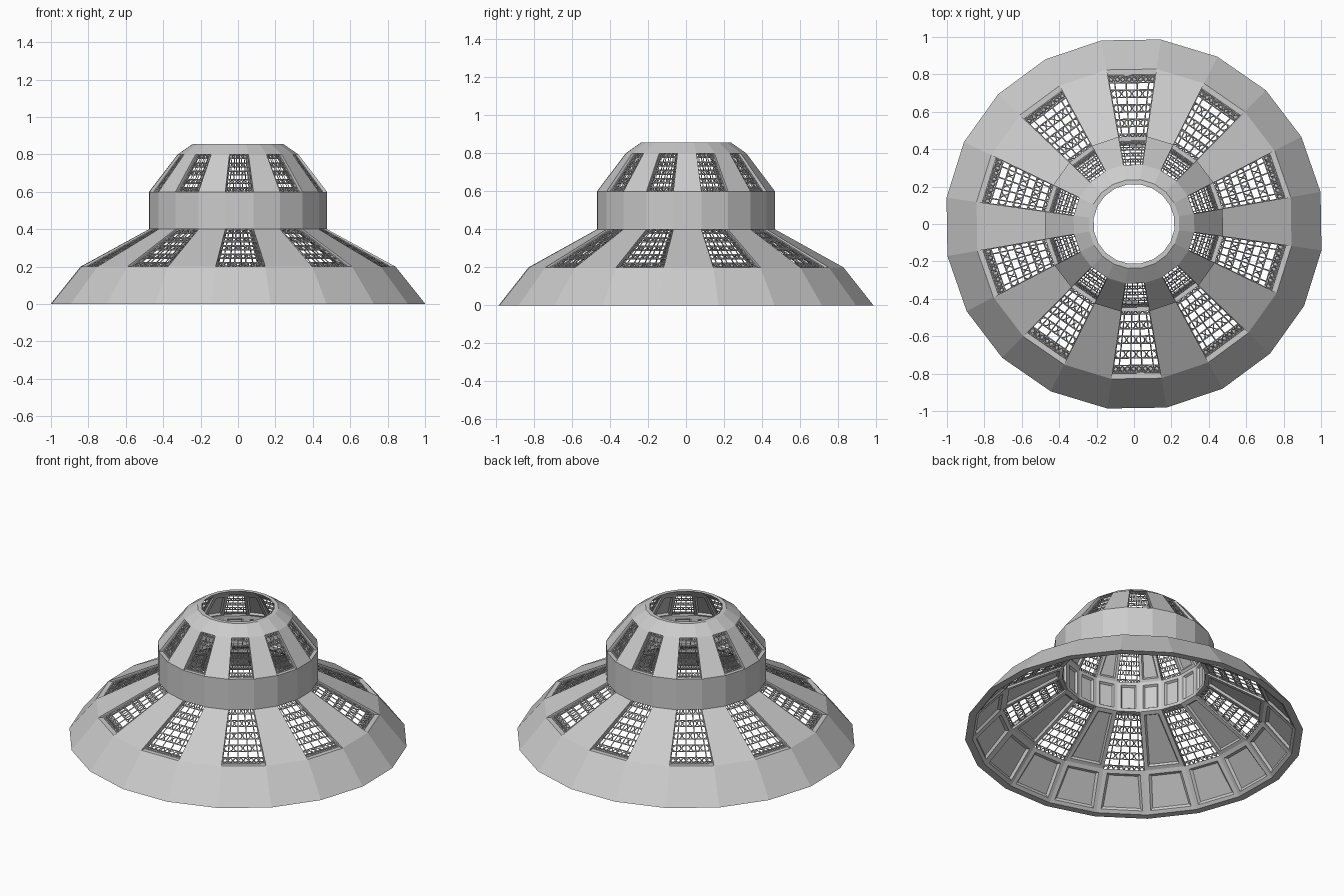
import bpy, bmesh, math
from mathutils import Vector

if "Cube" in bpy.data.objects:
    bpy.data.objects.remove(bpy.data.objects["Cube"])

N = 20
STEP = 2 * math.pi / N
TWIST = math.radians(0.9)
Y_SCALE = 0.984

# profile levels: (outer flat radius, inner flat radius, height)
LEVELS = [(1.0, 0.955, 0.0), (0.84, 0.775, 0.2), (0.475, 0.425, 0.4),
          (0.475, 0.425, 0.6), (0.322, 0.285, 0.8), (0.24, 0.215, 0.857)]
WINDOW_BANDS = (1, 3)


def point(r, i, z):
    a = (i - 0.5) * STEP + TWIST
    r /= math.cos(STEP / 2)
    return Vector((r * math.cos(a), Y_SCALE * r * math.sin(a), z))


def is_window(band, i):
    return band in WINDOW_BANDS and i % 2 == 1


# dome shell with window openings and coffered inside
def dome_shell():
    bm = bmesh.new()
    out = [[bm.verts.new(point(o, i, z)) for i in range(N)] for o, n, z in LEVELS]
    inn = [[bm.verts.new(point(n, i, z)) for i in range(N)] for o, n, z in LEVELS]
    coffers = {}
    last = len(LEVELS) - 1
    for i in range(N):
        j = (i + 1) % N
        bm.faces.new((out[0][j], out[0][i], inn[0][i], inn[0][j]))
        bm.faces.new((out[last][i], out[last][j], inn[last][j], inn[last][i]))
        for b in range(last):
            o, n = out[b:b + 2], inn[b:b + 2]
            if is_window(b, i):
                # sill, head and two jambs
                bm.faces.new((o[0][i], o[0][j], n[0][j], n[0][i]))
                bm.faces.new((o[1][j], o[1][i], n[1][i], n[1][j]))
                bm.faces.new((o[1][i], o[0][i], n[0][i], n[1][i]))
                bm.faces.new((o[0][j], o[1][j], n[1][j], n[0][j]))
                continue
            bm.faces.new((o[0][i], o[0][j], o[1][j], o[1][i]))
            f = bm.faces.new((n[0][j], n[0][i], n[1][i], n[1][j]))
            coffers.setdefault(b, []).append(f)
    bm.normal_update()
    for b, margin, bevel in ((0, 0.035, 0.018), (1, 0.035, 0.012),
                             (2, 0.03, 0.012), (3, 0.025, 0.01)):
        bmesh.ops.inset_individual(bm, faces=coffers[b], thickness=margin)
        bmesh.ops.inset_individual(bm, faces=coffers[b], thickness=bevel, depth=-0.013)
    me = bpy.data.meshes.new("dome_shell")
    bm.to_mesh(me)
    bm.free()
    bpy.context.collection.objects.link(bpy.data.objects.new("dome_shell", me))


# wrought grilles filling the windows of one band
def grilles(name, band, rows, bar):
    cu = bpy.data.curves.new(name, 'CURVE')
    cu.dimensions = '3D'
    cu.bevel_depth = bar
    cu.bevel_resolution = 0

    def path(pts, closed=False):
        s = cu.splines.new('POLY')
        s.points.add(len(pts) - 1)
        for p, co in zip(s.points, pts):
            p.co = (*co, 1)
        s.use_cyclic_u = closed

    (o0, n0, z0), (o1, n1, z1) = LEVELS[band:band + 2]
    r0, r1 = (o0 + n0) / 2, (o1 + n1) / 2
    for i in range(1, N, 2):
        a, b = point(r0, i, z0), point(r0, i + 1, z0)
        c, d = point(r1, i, z1), point(r1, i + 1, z1)
        length = ((c + d) / 2 - (a + b) / 2).length

        def uv(u, v):
            return a.lerp(b, u).lerp(c.lerp(d, u), v)

        for k in range(9):
            if k % 2 or k in (0, 8):
                path([uv(k / 8, 0), uv(k / 8, 1)])
        for k in range(rows + 1):
            path([uv(0, k / rows), uv(1, k / rows)])
        # rings on alternate rows
        for k in range(0, rows, 2):
            v = (k + 0.5) / rows
            w = (uv(1, v) - uv(0, v)).length
            rv = min(0.115 * w / length, 0.5 / rows)
            for m in range(4):
                u = (m + 0.5) / 4
                path([uv(u + 0.115 * math.cos(t * math.pi / 5),
                         v + rv * math.sin(t * math.pi / 5)) for t in range(10)], True)
        # small crossed finials along the sill
        for m in range(4):
            u = (m + 0.5) / 4
            path([uv(u - 0.07, 0.02), uv(u + 0.07, 0.1)])
            path([uv(u + 0.07, 0.02), uv(u - 0.07, 0.1)])
    ob = bpy.data.objects.new(name, cu)
    bpy.context.collection.objects.link(ob)
    bpy.ops.object.select_all(action='DESELECT')
    ob.select_set(True)
    bpy.context.view_layer.objects.active = ob
    bpy.ops.object.convert(target='MESH')


dome_shell()
grilles("lower_window_grilles", 1, 9, 0.0035)
grilles("upper_window_grilles", 3, 9, 0.0025)
